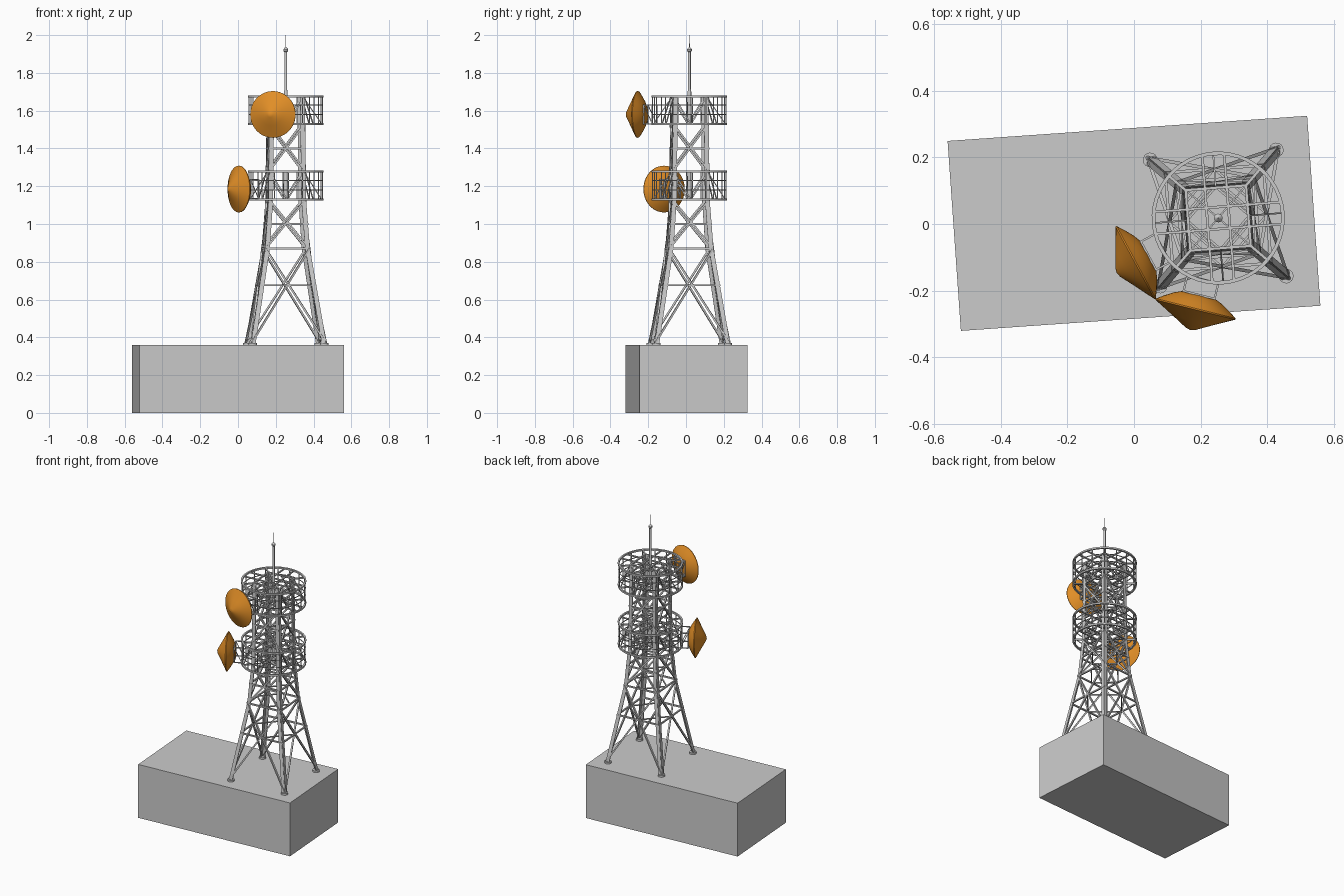
import bpy, bmesh
from math import sin, cos, pi, radians, sqrt
from mathutils import Vector as V, Matrix as M

if "Cube" in bpy.data.objects:
    bpy.data.objects.remove(bpy.data.objects["Cube"])

TOWER = M.Translation((0.253, 0.018, 0)) @ M.Rotation(radians(4.5), 4, 'Z')
orange = bpy.data.materials.new("orange")
orange.diffuse_color = (0.75, 0.27, 0.02, 1)
orange.use_nodes = True
orange.node_tree.nodes["Principled BSDF"].inputs["Base Color"].default_value = orange.diffuse_color


def finish(name, bm, mat=TOWER, colour=None, smooth=False):
    bmesh.ops.recalc_face_normals(bm, faces=bm.faces)
    me = bpy.data.meshes.new(name)
    bm.to_mesh(me)
    bm.free()
    me.transform(mat)
    if smooth:
        me.polygons.foreach_set("use_smooth", [True] * len(me.polygons))
        me.set_sharp_from_angle(angle=radians(30))
    if colour:
        me.materials.append(colour)
    ob = bpy.data.objects.new(name, me)
    bpy.context.collection.objects.link(ob)
    return ob


def beam(bm, p, q, w, h=None, ref=(0, 0, 1)):
    """Box bar from p to q; w is measured along ref, h across it."""
    p, q = V(p), V(q)
    d = (q - p).normalized()
    x = V(ref) - d * d.dot(V(ref))
    if x.length < 1e-3:
        x = V((1, 0, 0)) - d * d.x
    x.normalize()
    rot = M((x, d.cross(x), d)).transposed().to_4x4()
    size = M.Diagonal((w, h or w, (q - p).length, 1))
    bmesh.ops.create_cube(bm, size=1, matrix=M.Translation((p + q) / 2) @ rot @ size)


def lathe(bm, pts, n, closed=False):
    """Revolve (radius, height) points around z."""
    vs = [bm.verts.new((r, 0, z)) for r, z in pts]
    es = [bm.edges.new(e) for e in zip(vs, vs[1:])]
    if closed:
        es.append(bm.edges.new((vs[-1], vs[0])))
    bmesh.ops.spin(bm, geom=vs + es, cent=(0, 0, 0), axis=(0, 0, 1), angle=2 * pi, steps=n)
    bmesh.ops.remove_doubles(bm, verts=bm.verts, dist=1e-5)


def ring(bm, r, z, w, h):
    lathe(bm, [(r - w, z - h / 2), (r, z - h / 2), (r, z + h / 2), (r - w, z + h / 2)], 48, True)


LEVELS = [(0.36, 0.199), (0.87, 0.116), (1.13, 0.097), (1.675, 0.091)]


def half(z):
    for (a, ha), (b, hb) in zip(LEVELS, LEVELS[1:]):
        if z <= b:
            return ha + (hb - ha) * (z - a) / (b - a)
    return LEVELS[-1][1]


def face_pt(k, u, z):
    """Point on tower side k; u runs -1..1 across the side."""
    return M.Rotation(k * pi / 2, 3, 'Z') @ V((u * half(z), -half(z), z))


# base block
bm = bmesh.new()
bmesh.ops.create_cube(bm, size=1, matrix=M.Diagonal((1.083, 0.572, 0.36, 1)))
finish("base_block", bm, M.Translation((0, 0.002, 0.18)) @ M.Rotation(radians(4), 4, 'Z'))

# angle-section legs and foot plates
bm = bmesh.new()
W, T = 0.022, 0.006
for sx in (-1, 1):
    for sy in (-1, 1):
        for (z0, a), (z1, b) in zip(LEVELS, LEVELS[1:]):
            p, q = V((sx * a, sy * a, z0)), V((sx * b, sy * b, z1))
            ox, oy = V((-sx * W / 2, 0, 0)), V((0, -sy * W / 2, 0))
            beam(bm, p + ox, q + ox, W, T, (1, 0, 0))
            beam(bm, p + oy, q + oy, W, T, (0, 1, 0))
finish("tower_legs", bm)
bm = bmesh.new()
for sx in (-1, 1):
    for sy in (-1, 1):
        bmesh.ops.create_cone(bm, cap_ends=True, segments=16, radius1=0.022, radius2=0.022, depth=0.012,
                              matrix=M.Translation((sx * 0.19, sy * 0.19, 0.365)))
finish("foot_plates", bm)

# horizontal, crossed and plan bracing on all four sides
bm = bmesh.new()
for k in range(4):
    for z in (0.675, 0.87, 1.0, 1.13, 1.28, 1.4, 1.53, 1.675):
        beam(bm, face_pt(k, -1, z), face_pt(k, 1, z), 0.009)
    for z0, z1 in ((0.37, 0.87), (0.87, 1.13), (1.28, 1.53)):
        for s in (-1, 1):
            beam(bm, face_pt(k, s, z0), face_pt(k, -s, z1), 0.010)
    for z0, z1 in ((1.13, 1.28), (1.53, 1.675)):
        for s in (-1, 1):
            beam(bm, face_pt(k, 0, z0), face_pt(k, s, z1), 0.008)
    for z in (0.675, 0.87, 1.0, 1.4):
        beam(bm, face_pt(k, 0, z), face_pt(k + 1, 0, z), 0.007)
finish("bracing", bm)

# round platforms: rings, rails, posts, floor grid and spokes
R = 0.2
for name, z0, z1 in (("lower_platform", 1.13, 1.278), ("upper_platform", 1.53, 1.675)):
    bm = bmesh.new()
    for z in (z0, z1):
        ring(bm, R, z, 0.011, 0.011)
        for k in range(4):
            rot = M.Rotation(k * pi / 2, 3, 'Z')
            c = half(z)
            for u in (-0.033, 0.033):
                beam(bm, rot @ V((u, 0, z)), rot @ V((u, -sqrt(R * R - u * u) + 0.005, z)), 0.008)
            beam(bm, rot @ V((c, -c, z)), rot @ V((R * 0.69, -R * 0.69, z)), 0.009)
    for z in (z0 + 0.05, z0 + 0.1):
        ring(bm, R - 0.003, z, 0.004, 0.004)
    for i in range(16):
        a = i * pi / 8
        d = V((cos(a), sin(a), 0)) * (R - 0.005)
        beam(bm, d + V((0, 0, z0)), d + V((0, 0, z1)), 0.005)
    for i in range(8):
        a = i * pi / 4
        d = V((cos(a), sin(a), 0))
        inner = half(z1) * (1.414 if i % 2 else 1)
        beam(bm, d * inner + V((0, 0, z1)), d * (R - 0.01) + V((0, 0, z0)), 0.005)
    # crossed bars in the floor centre
    for s in (-1, 1):
        beam(bm, (-0.09, -0.09 * s, z0), (0.09, 0.09 * s, z0), 0.005)
    finish(name, bm)

# central post and mast with knob and spike
bm = bmesh.new()
lathe(bm, [(0, 1.13), (0.011, 1.13), (0.011, 1.278), (0, 1.278)], 16)
finish("lower_post", bm, smooth=True)
bm = bmesh.new()
lathe(bm, [(0, 1.53), (0.010, 1.53), (0.010, 1.7), (0.0075, 1.71), (0.0075, 1.91), (0.013, 1.917), (0.013, 1.925),
           (0.006, 1.933), (0.002, 1.937), (0.0015, 2.0), (0, 2.0)], 16)
finish("mast", bm, smooth=True)

# two dishes pointing straight out from the tower, with bracket frames
for name, ang, z in (("upper_dish", 256, 1.58), ("lower_dish", 208.4, 1.185)):
    out = (M.Translation((0.253, 0.018, z)) @ M.Rotation(radians(ang), 4, 'Z'))
    bm = bmesh.new()
    lathe(bm, [(0, -0.047), (0.042, -0.047), (0.075, -0.033), (0.1, -0.018), (0.1235, -0.002), (0.1235, 0.002),
               (0.06, 0.036), (0.015, 0.061), (0, 0.065)], 48)
    finish(name, bm, out @ M.Translation((0.282, 0, 0)) @ M.Rotation(pi / 2, 4, 'Y'), orange, True)
    bm = bmesh.new()
    A, B, Y, H = 0.19, 0.238, 0.048, 0.05
    for s in (-1, 1):
        for r in (A, B):
            beam(bm, (r, s * Y, -H), (r, s * Y, H), 0.006)
            beam(bm, (r, -Y, s * H), (r, Y, s * H), 0.006)
        for t in (-1, 1):
            beam(bm, (A, s * Y, t * H), (B, s * Y, t * H), 0.006)
        beam(bm, (A, s * Y, -H), (B, s * Y, H), 0.004)
        beam(bm, (B, -Y, -s * H), (B, Y, s * H), 0.004)
    finish(name + "_bracket", bm, out)
